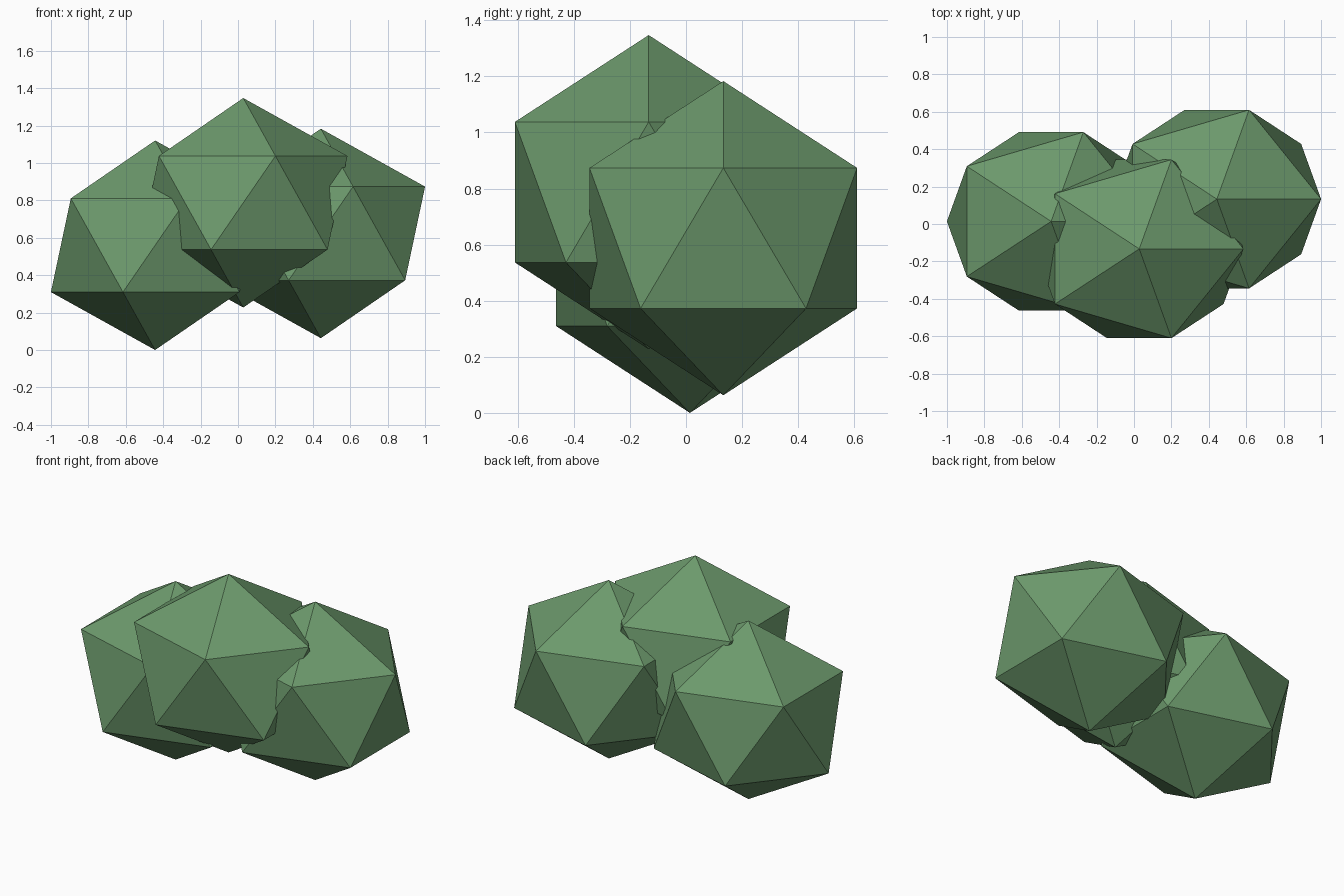
import bpy

if "Cube" in bpy.data.objects:
    bpy.data.objects.remove(bpy.data.objects["Cube"])

# Leaf green shared by all clumps
green = bpy.data.materials.new("leaf_green")
green.diffuse_color = (0.15, 0.32, 0.15, 1)
green.use_nodes = True
green.node_tree.nodes["Principled BSDF"].inputs["Base Color"].default_value = green.diffuse_color


def clump(name, location):
    """One low-poly foliage ball, slightly stretched along x."""
    bpy.ops.mesh.primitive_ico_sphere_add(subdivisions=1, radius=1, location=location)
    ob = bpy.context.object
    ob.name = name
    ob.scale = (0.623, 0.561, 0.56)
    ob.data.materials.append(green)


# Three overlapping clumps form the bush
clump("left_clump", (-0.443, 0.014, 0.56))
clump("middle_clump", (0.028, -0.133, 0.787))
clump("right_clump", (0.443, 0.133, 0.623))
